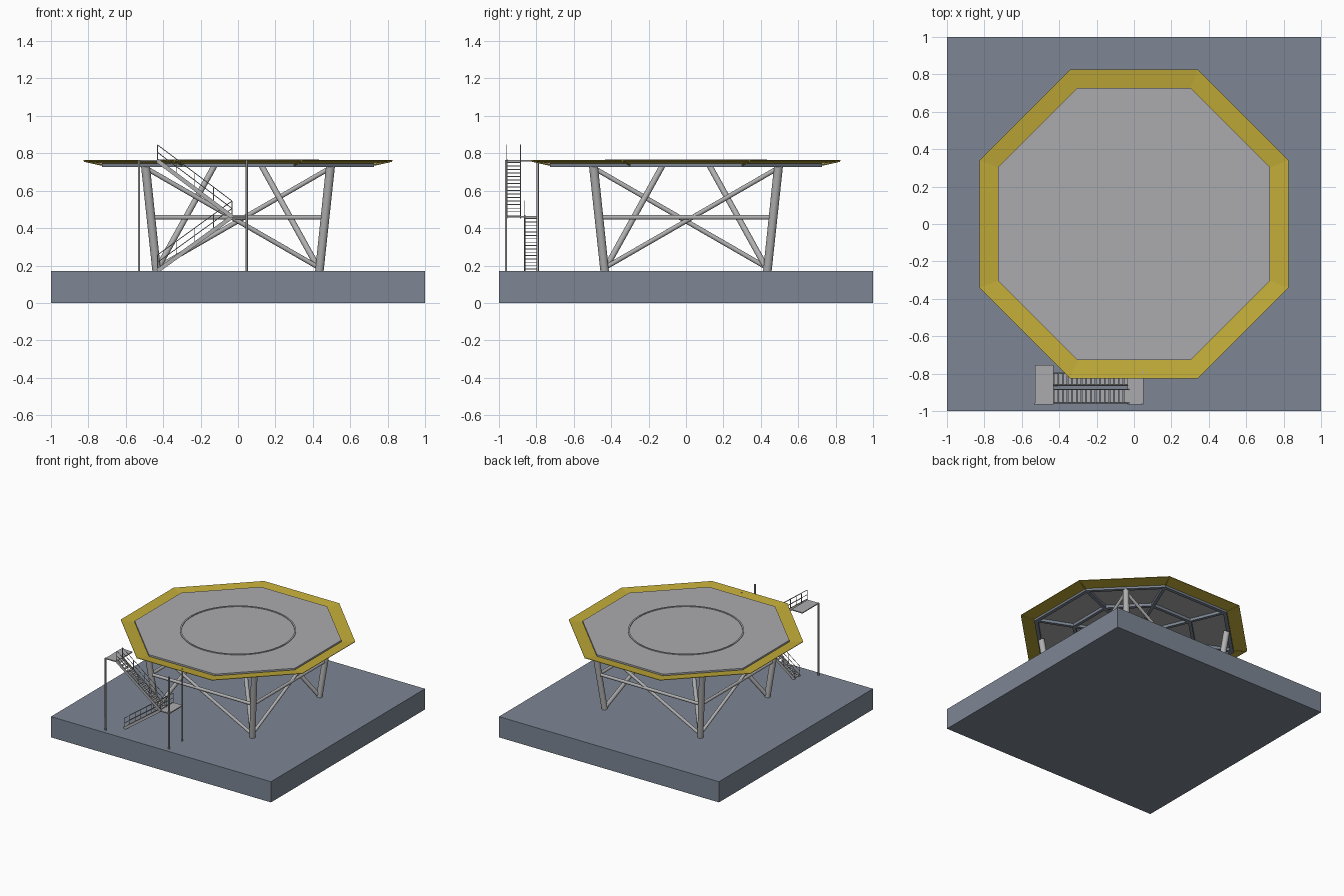
import bpy, bmesh, math
from mathutils import Vector, Matrix

if "Cube" in bpy.data.objects:
    bpy.data.objects.remove(bpy.data.objects["Cube"])


def material(name, rgb):
    m = bpy.data.materials.new(name)
    m.diffuse_color = (*rgb, 1)
    m.use_nodes = True
    m.node_tree.nodes["Principled BSDF"].inputs["Base Color"].default_value = m.diffuse_color
    return m


SLATE = material("slate_blue", (0.205, 0.24, 0.295))
DECK = material("deck_grey", (0.41, 0.41, 0.425))
STEEL = material("light_steel", (0.43, 0.43, 0.43))
YELLOW = material("safety_yellow", (0.54, 0.41, 0.04))


def finish(name, bm, mat, smooth=False):
    bmesh.ops.recalc_face_normals(bm, faces=bm.faces[:])
    me = bpy.data.meshes.new(name)
    bm.to_mesh(me)
    bm.free()
    me.materials.append(mat)
    ob = bpy.data.objects.new(name, me)
    bpy.context.collection.objects.link(ob)
    if smooth:
        bpy.context.view_layer.objects.active = ob
        ob.select_set(True)
        bpy.ops.object.shade_smooth_by_angle(angle=math.radians(40))
        ob.select_set(False)
    return ob


def box(bm, lo, hi):
    lo, hi = Vector(lo), Vector(hi)
    mat = Matrix.Translation((lo + hi) / 2) @ Matrix.Diagonal((*(hi - lo), 1))
    bmesh.ops.create_cube(bm, size=1, matrix=mat)


def rod(bm, a, b, r, r2=None, sides=14):
    a, b = Vector(a), Vector(b)
    d = b - a
    mat = Matrix.Translation((a + b) / 2) @ d.to_track_quat('Z', 'Y').to_matrix().to_4x4()
    bmesh.ops.create_cone(bm, cap_ends=True, segments=sides, radius1=r,
                          radius2=r if r2 is None else r2, depth=d.length, matrix=mat)


def beam(bm, a, b, w, h):
    # rectangular bar, w across (horizontal), h tall
    a, b = Vector(a), Vector(b)
    d = (b - a).normalized()
    side = d.cross(Vector((0, 0, 1))).normalized()
    rot = Matrix((d, side, d.cross(side))).transposed().to_4x4()
    mat = Matrix.Translation((a + b) / 2) @ rot @ Matrix.Diagonal(((b - a).length, w, h, 1))
    bmesh.ops.create_cube(bm, size=1, matrix=mat)


def octagon(apothem, z):
    r = apothem / math.cos(math.pi / 8)
    return [Vector((r * math.cos((i + .5) * math.pi / 4),
                    r * math.sin((i + .5) * math.pi / 4), z)) for i in range(8)]


def ring(bm, loops):
    # closed band swept through a cycle of equal-sized loops
    vs = [[bm.verts.new(p) for p in l] for l in loops]
    n = len(vs[0])
    for k in range(len(vs)):
        a, b = vs[k], vs[(k + 1) % len(vs)]
        for i in range(n):
            j = (i + 1) % n
            bm.faces.new((a[i], a[j], b[j], b[i]))


# Base block
bm = bmesh.new()
box(bm, (-1, -1, 0), (1, 1, 0.17))
finish("base_block", bm, SLATE)

# Octagonal deck plate
bm = bmesh.new()
lo, hi = ([bm.verts.new(p) for p in octagon(0.728, z)] for z in (0.753, 0.763))
bm.faces.new(lo)
bm.faces.new(hi)
for i in range(8):
    j = (i + 1) % 8
    bm.faces.new((lo[i], lo[j], hi[j], hi[i]))
finish("deck_plate", bm, DECK)

# Landing circle, thin plate on the deck
bm = bmesh.new()


def circle(r, z):
    return [Vector((r * math.cos(t * math.pi / 32), r * math.sin(t * math.pi / 32), z))
            for t in range(64)]


ring(bm, [circle(0.432, 0.762), circle(0.432, 0.768), circle(0.42, 0.768), circle(0.42, 0.762)])
finish("landing_circle", bm, DECK)

# Sloping safety net and its corner arms
bm = bmesh.new()
ring(bm, [octagon(0.726, 0.749), octagon(0.826, 0.763), octagon(0.826, 0.759), octagon(0.726, 0.744)])
for p, q in zip(octagon(0.726, 0.737), octagon(0.822, 0.758)):
    rod(bm, p, q, 0.004, sides=6)
finish("safety_net", bm, YELLOW)

# Beams under the deck: edge, inner ring and spokes
bm = bmesh.new()
ring(bm, [octagon(0.728, 0.753), octagon(0.728, 0.727), octagon(0.70, 0.727), octagon(0.70, 0.753)])
ring(bm, [octagon(0.45, 0.753), octagon(0.45, 0.73), octagon(0.425, 0.73), octagon(0.425, 0.753)])
for p in octagon(0.71, 0.741):
    beam(bm, (0, 0, 0.741), p, 0.025, 0.022)
finish("deck_beams", bm, SLATE)

# Four splayed legs with inward struts
legs, struts = bmesh.new(), bmesh.new()
for sx in (-1, 1):
    for sy in (-1, 1):
        rod(legs, (.435 * sx, .435 * sy, .17), (.495 * sx, .495 * sy, .735), .023, .024, 20)
        rod(struts, (.43 * sx, .43 * sy, .185), (.125 * sx, .125 * sy, .735), .016)
finish("legs", legs, STEEL, True)
finish("inner_struts", struts, STEEL, True)

# Side bracing: a level tie and one diagonal per side
bm = bmesh.new()
for foot in ((1, -1), (-1, 1)):
    for top in ((-1, -1), (1, 1)):
        rod(bm, (.43 * foot[0], .43 * foot[1], .19), (.49 * top[0], .49 * top[1], .72), .0125)
        rod(bm, (.465 * foot[0], .465 * foot[1], .458), (.465 * top[0], .465 * top[1], .458), .0125)
finish("side_braces", bm, STEEL, True)

# Stair landings
bm = bmesh.new()
box(bm, (-0.53, -0.965, 0.755), (-0.43, -0.755, 0.763))
box(bm, (-0.035, -0.965, 0.457), (0.05, -0.79, 0.465))
finish("stair_landings", bm, DECK)

# Landing posts
bm = bmesh.new()
for x, y in ((-0.53, -0.963), (0.047, -0.963), (0.047, -0.793)):
    rod(bm, (x, y, 0.17), (x, y, 0.763), 0.006, sides=10)
finish("landing_posts", bm, STEEL, True)

# Two stair flights with stringers, treads and handrails
STEPS = 16
flights = (("lower", -0.862, -0.796, (-0.43, 0.172), (-0.032, 0.46)),
           ("upper", -0.958, -0.885, (-0.43, 0.76), (-0.032, 0.46)))
for name, y0, y1, (xa, za), (xb, zb) in flights:
    treads, frame, rails = bmesh.new(), bmesh.new(), bmesh.new()
    for i in range(STEPS):
        t = (i + 0.5) / STEPS
        x, z = xa + (xb - xa) * t, za + (zb - za) * t
        box(treads, (x - .010, y0, z - .002), (x + .010, y1, z + .002))
    for y in (y0, y1):
        beam(frame, (xa, y, za), (xb, y, zb), 0.006, 0.022)
        for h in (0.045, 0.085):
            rod(rails, (xa, y, za + h), (xb, y, zb + h), 0.0022, sides=6)
        for i in range(5):
            t = i / 4
            x, z = xa + (xb - xa) * t, za + (zb - za) * t
            rod(rails, (x, y, z), (x, y, z + 0.085), 0.0022, sides=6)
    finish(name + "_stair_treads", treads, DECK)
    finish(name + "_stair_stringers", frame, STEEL)
    finish(name + "_stair_handrails", rails, STEEL)
